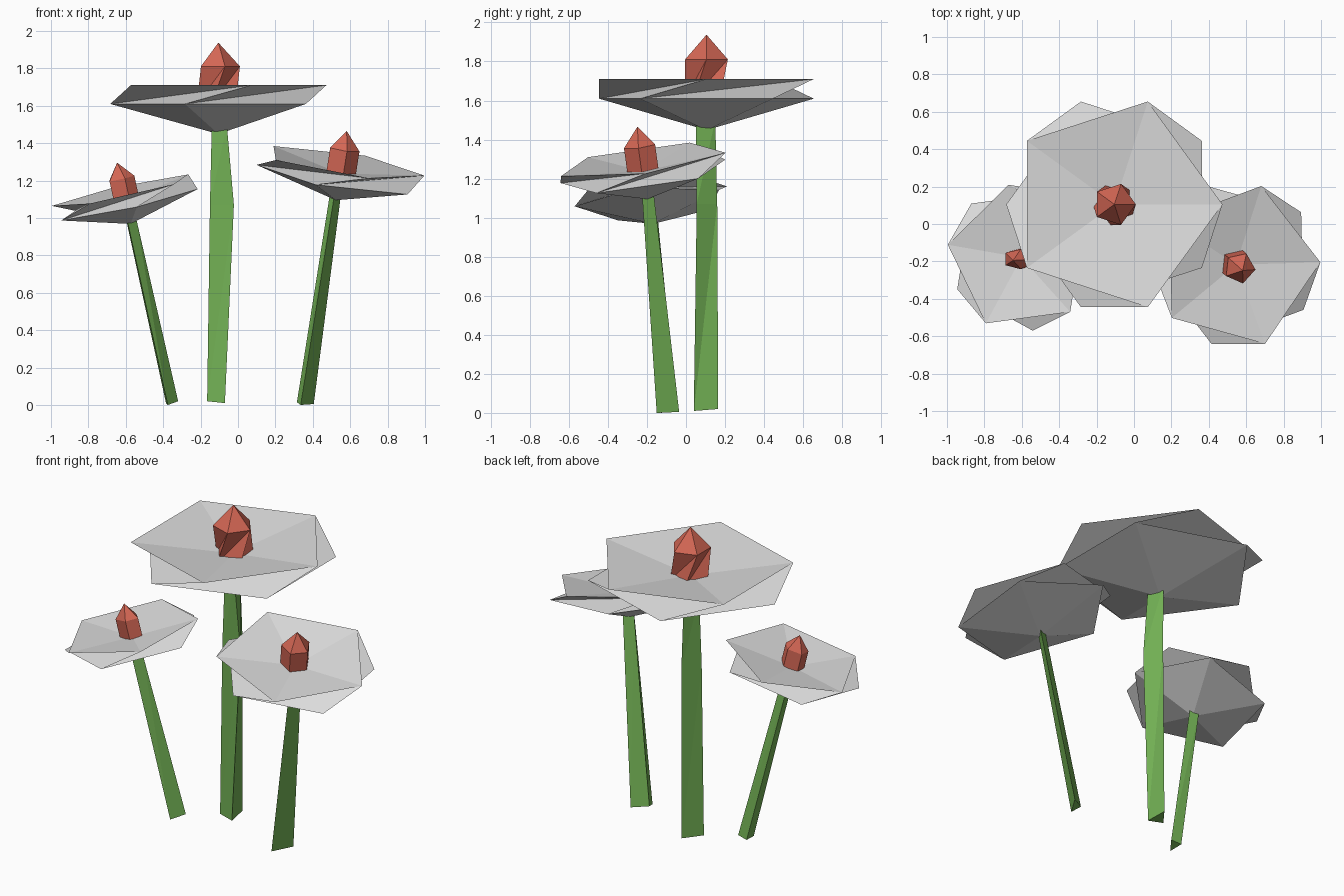
import bpy, math
from mathutils import Vector, Matrix

if "Cube" in bpy.data.objects:
    bpy.data.objects.remove(bpy.data.objects["Cube"])


def material(name, rgb):
    m = bpy.data.materials.new(name)
    m.diffuse_color = (*rgb, 1)
    m.use_nodes = True
    m.node_tree.nodes["Principled BSDF"].inputs["Base Color"].default_value = m.diffuse_color
    return m


GREY = material("pale_grey", (0.72, 0.72, 0.72))
RED = material("coral_red", (0.66, 0.135, 0.09))
GREEN = material("leaf_green", (0.17, 0.44, 0.09))


def ring(r, z, phase, sy=1.0):
    a = [math.radians(phase + 72 * k) for k in range(5)]
    return [Vector((r * math.cos(t), r * sy * math.sin(t), z)) for t in a]


def loft(name, rings, mat, bottom=None, top=None, twist=False, frame=Matrix()):
    """Skin stacked rings with triangles; close the ends with a point or cap."""
    n = len(rings[0])
    verts = [Vector(p) for r in rings for p in r]
    faces = []
    for i in range(len(rings) - 1):
        for k in range(n):
            a, b = i * n + k, i * n + (k + 1) % n
            c, d = a + n, b + n
            # twisted rings: the lower ring leads the upper by half a step
            faces += [(a, b, d), (a, d, c)]
    last = (len(rings) - 1) * n
    for tip, base, flip in ((bottom, 0, True), (top, last, False)):
        loop = [base + k for k in range(n)]
        if tip is None:
            faces.append(tuple(reversed(loop)) if flip else tuple(loop))
        else:
            verts.append(Vector((0, 0, tip)))
            t = len(verts) - 1
            for k in range(n):
                p, q = loop[k], loop[(k + 1) % n]
                faces.append((q, p, t) if flip else (p, q, t))
    me = bpy.data.meshes.new(name)
    me.from_pydata([frame @ v for v in verts], [], faces)
    me.materials.append(mat)
    ob = bpy.data.objects.new(name, me)
    bpy.context.collection.objects.link(ob)
    return ob


def flower(label, centre, normal, r, phase, bud_r, bud_phase, bud_twist, bud_sy=1.0):
    tilt = Vector((0, 0, 1)).rotation_difference(Vector(normal)).to_matrix().to_4x4()
    frame = Matrix.Translation(centre) @ tilt
    s = r / 0.575
    # shallow five-sided bowl with staggered rims and a dished top
    loft(label + "_petals",
         [ring(r, -0.10 * s, phase + 36), ring(r, 0, phase + 72)],
         GREY, bottom=-0.26 * s, top=-0.073 * s, frame=frame)
    # pointed bud in the middle
    loft(label + "_bud",
         [ring(bud_r, -0.10 * s, bud_phase + (36 if bud_twist else 72), bud_sy),
          ring(bud_r, 0.10 * s, bud_phase + 72, bud_sy)],
         RED, bottom=-0.20 * s, top=0.226 * s, frame=frame)


flower("middle_flower", (-0.105, 0.105, 1.71), (0, 0, 1), 0.578, 0, 0.115, 0, True)
flower("right_flower", (0.554, -0.225, 1.293), (0.157, -0.139, 1), 0.448, 2, 0.085, -6, False)
flower("left_flower", (-0.613, -0.183, 1.143), (-0.22, -0.077, 1), 0.397, 26, 0.075, 0, False, 0.75)

# three-sided stems
loft("middle_stem", [
    [(-0.165, 0.06, 0.02), (-0.07, 0.04, 0.01), (-0.085, 0.165, 0.02)],
    [(-0.15, 0.06, 1.07), (-0.022, 0.055, 1.07), (-0.08, 0.16, 1.07)],
    [(-0.14, 0.07, 1.50), (-0.06, 0.05, 1.50), (-0.09, 0.15, 1.50)]], GREEN)
loft("right_stem", [
    [(0.315, -0.09, 0.015), (0.335, -0.15, 0.0), (0.405, -0.035, 0.005)],
    [(0.49, -0.19, 1.12), (0.515, -0.225, 1.12), (0.55, -0.165, 1.12)]], GREEN)
loft("left_stem", [
    [(-0.375, -0.13, 0.0), (-0.32, -0.055, 0.02), (-0.385, -0.045, 0.01)],
    [(-0.595, -0.20, 1.0), (-0.545, -0.16, 1.0), (-0.60, -0.145, 1.0)]], GREEN)
